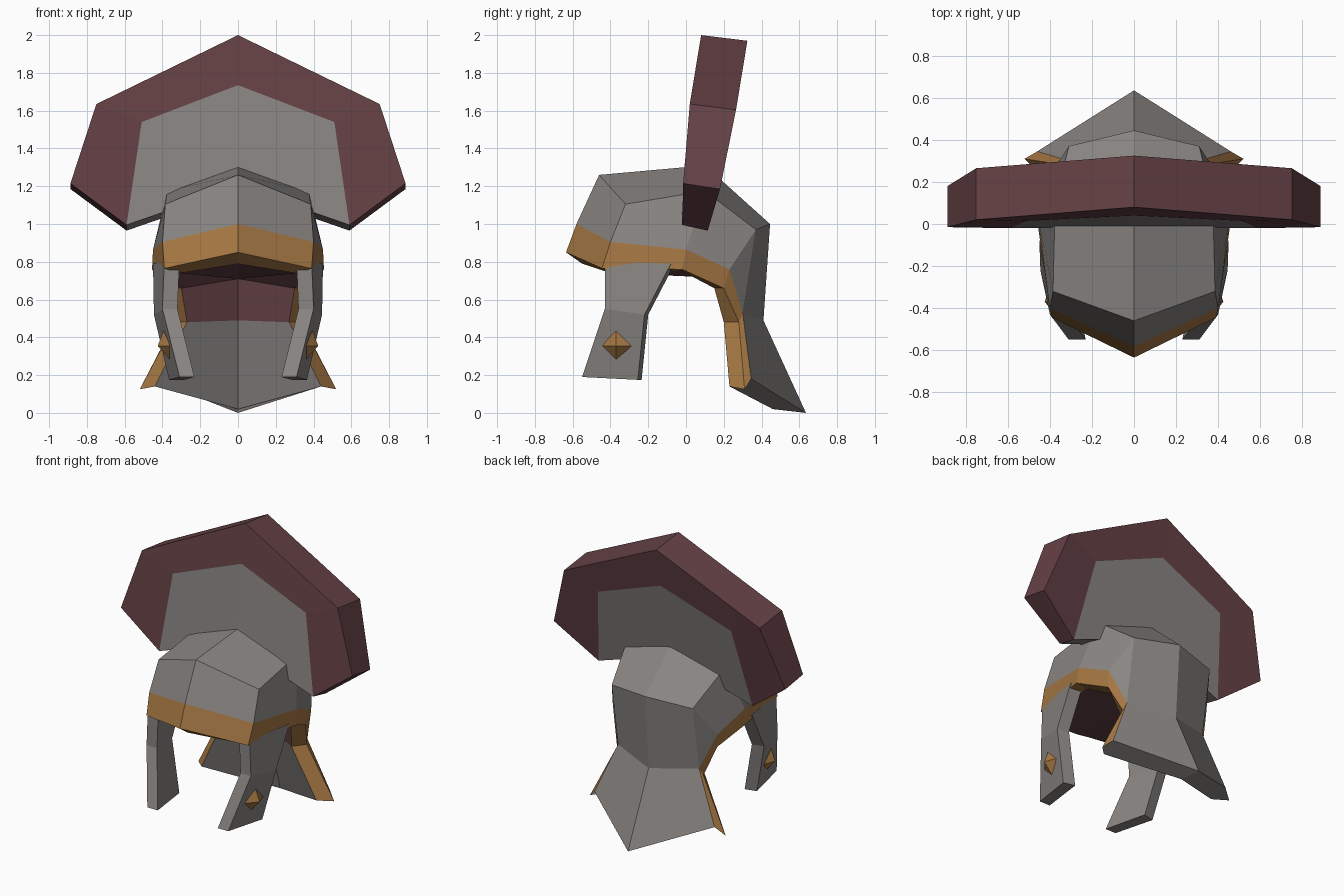
import bpy, bmesh
from mathutils import Vector

cube = bpy.data.objects.get("Cube")
if cube:
    bpy.data.objects.remove(cube)


def material(name, rgb):
    m = bpy.data.materials.new(name)
    m.use_nodes = True
    colour = (*rgb, 1)
    m.diffuse_color = colour
    m.node_tree.nodes["Principled BSDF"].inputs["Base Color"].default_value = colour
    return m


MATS = [material("steel_grey", (.25, .235, .225)),
        material("bronze_gold", (.39, .19, .058)),
        material("dark_crimson", (.13, .053, .06))]
GREY, GOLD, RED = range(len(MATS))


def build(name, points, faces, sides=(1, -1), mirror_join=True):
    """Make a flat-shaded object from named points, reflected across x = 0."""
    bm = bmesh.new()
    for s in sides:
        verts = {k: bm.verts.new((s * x, y, z)) for k, (x, y, z) in points.items()}
        for names, mat in faces:
            f = bm.faces.new([verts[n] for n in names.split()])
            f.material_index = mat
    if mirror_join:
        bmesh.ops.remove_doubles(bm, verts=bm.verts, dist=.0005)
    bmesh.ops.recalc_face_normals(bm, faces=bm.faces)
    me = bpy.data.meshes.new(name)
    bm.to_mesh(me)
    bm.free()
    for m in MATS:
        me.materials.append(m)
    ob = bpy.data.objects.new(name, me)
    bpy.context.collection.objects.link(ob)
    return ob


# Helmet bowl: crown, gold trim (b = trim top, r = rim, i = inner rim), lining
bowl = dict(
    F=(0, -.46, 1.26), T=(0, .1, 1.31), B=(0, .445, 1.0),
    FC=(.385, -.32, 1.105), SC=(.375, .1, 1.175), BC=(.31, .37, .97),
    N0=(0, .41, .49), N1=(.31, .3, .53), L0=(0, .635, 0), L1=(.46, .345, .18),
    b0=(0, -.58, 1.0), b1=(.4, -.4, .905), b2=(.45, 0, .865), b3=(.4, .23, .76),
    r0=(0, -.635, .85), r1=(.39, -.445, .765), r2=(.455, -.02, .76),
    r3=(.38, .2, .66), r4=(.33, .28, .48), r5=(.52, .31, .125),
    i0=(0, -.55, .79), i1=(.31, -.4, .74), i2=(.37, -.03, .755),
    i3=(.3, .15, .66), i4=(.27, .2, .48), i5=(.44, .23, .14), i6=(0, .46, .02),
    n0=(0, .33, .49), c0=(0, .31, .71))
plates = ["F T SC FC", "T B BC SC", "F FC b1 b0", "FC SC b2 b1", "SC BC b3 b2",
          "b3 BC N1", "B N0 N1 BC", "N0 L0 L1 N1", "r5 L1 L0 i6 i5", "i5 i6 n0 i4"]
lining = ["i4 n0 c0 i3", "c0 i2 i3", "c0 i1 i2", "c0 i0 i1"]
upper = ["b0", "b1", "b2", "b3", "N1", "L1"]
trim = []
for k in range(5):
    trim.append(f"{upper[k]} {upper[k + 1]} r{k + 1} r{k}")
    trim.append(f"r{k} r{k + 1} i{k + 1} i{k}")
trim.append("L1 r5 r5".replace(" r5 r5", " r5 i5"))
trim.pop()
build("helmet_bowl", bowl,
      [(f, GREY) for f in plates] + [(f, RED) for f in lining] + [(f, GOLD) for f in trim])

# Crest: fan with crimson border and grey centre; front and back outlines
crest_front = dict(top=(0, .08, 2.0), shoulder=(.75, .02, 1.635), end=(.887, -.015, 1.215),
                   foot=(.59, -.02, .995), mid=(.51, .015, 1.54), core=(0, .04, 1.735),
                   base=(0, -.02, 1.2))
back_y = dict(top=.325, shoulder=.265, end=.18, foot=.115, mid=.235, core=.28, base=.16)
crest = {"f_" + k: p for k, p in crest_front.items()}
crest.update({"b_" + k: (p[0], back_y[k], p[2] - .03) for k, p in crest_front.items()})
crest_faces = []
for side in ("f_", "b_"):
    for names, mat in (("top shoulder mid core", RED), ("shoulder end foot mid", RED),
                       ("core mid foot base", GREY)):
        crest_faces.append((" ".join(side + n for n in names.split()), mat))
for a, b, mat in (("top", "shoulder", RED), ("shoulder", "end", RED),
                  ("end", "foot", RED), ("foot", "base", GREY)):
    crest_faces.append((f"f_{a} f_{b} b_{b} b_{a}", mat))
build("crest", crest, crest_faces)

# Cheek guards: bent plates, outer face offset inwards for thickness
cheek_outer = dict(f0=(.39, -.43, .8), f1=(.4, -.43, .55), f2=(.31, -.55, .19),
                   k0=(.45, -.08, .79), k1=(.445, -.22, .52), k2=(.365, -.255, .175))
cheek = {"o" + k: p for k, p in cheek_outer.items()}
cheek.update({"n" + k: (p[0] - .08, p[1] + (.02 if k[0] == "k" else 0), p[2])
              for k, p in cheek_outer.items()})
cheek_faces = ["of0 ok0 nk0 nf0", "of2 ok2 nk2 nf2"]
for k in range(2):
    for s in "on":
        cheek_faces.append(f"{s}f{k} {s}k{k} {s}k{k + 1} {s}f{k + 1}")
    for e in "fk":
        cheek_faces.append(f"o{e}{k} o{e}{k + 1} n{e}{k + 1} n{e}{k}")

# Studs: four-sided spikes on the cheek guards
centre = Vector((.375, -.37, .355))
stud = {"tip": centre + Vector((.05, 0, 0)), "root": centre - Vector((.04, 0, 0))}
for n, off in zip("abcd", ((-.02, -.08, 0), (.02, 0, .08), (.02, .08, 0), (-.02, 0, -.08))):
    stud[n] = centre + Vector(off)
stud_faces = [(f"{p} {q} {t}", GOLD) for t in ("tip", "root")
              for p, q in zip("abcd", "bcda")]

for label, s in (("left", 1), ("right", -1)):
    build(label + "_cheek_guard", cheek, [(f, GREY) for f in cheek_faces], (s,), False)
    build(label + "_cheek_stud", stud, stud_faces, (s,), False)
